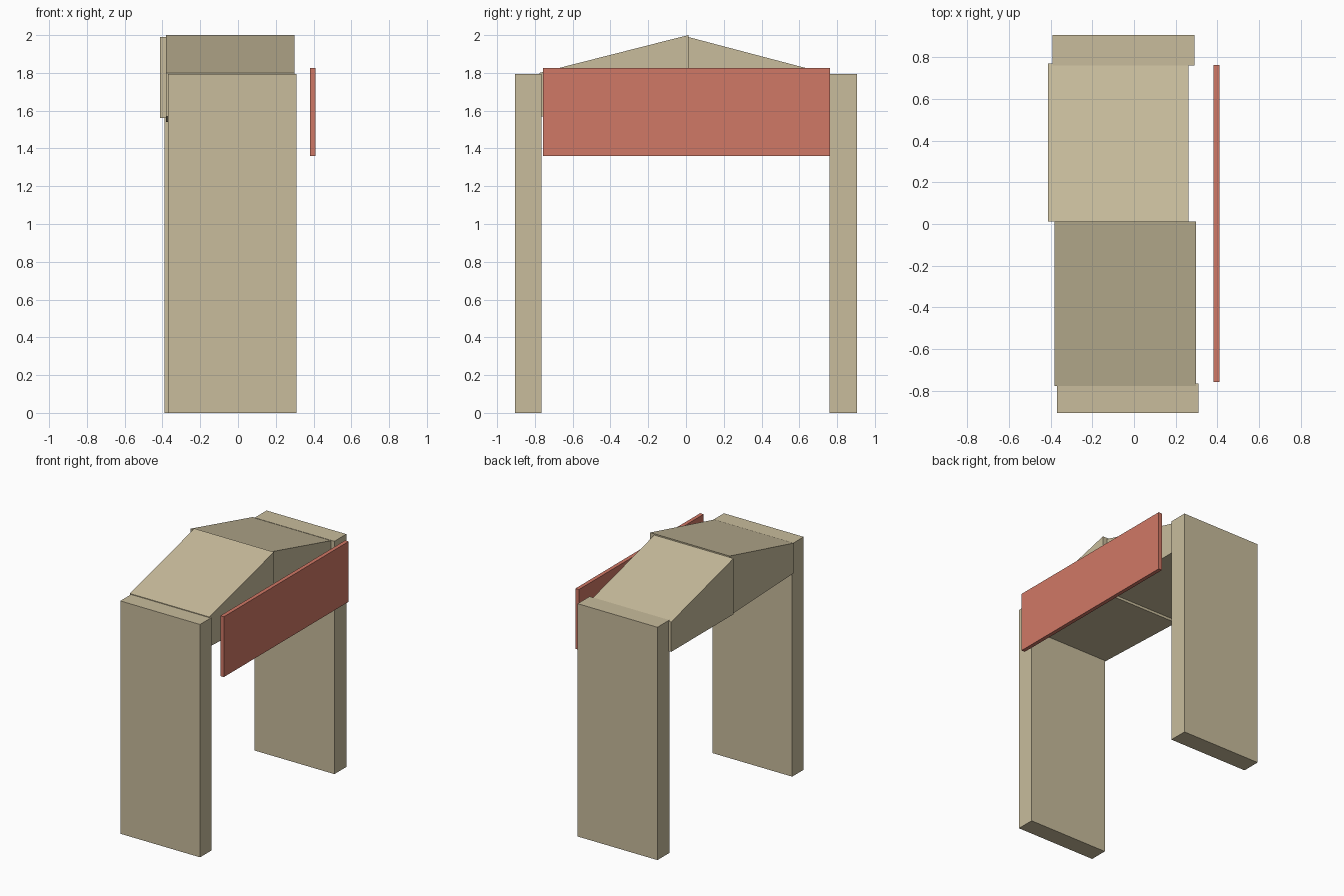
import bpy

default = bpy.data.objects.get("Cube")
if default:
    bpy.data.objects.remove(default, do_unlink=True)


def make_material(name, rgb):
    mat = bpy.data.materials.new(name)
    mat.use_nodes = True
    color = (*rgb, 1.0)
    mat.diffuse_color = color
    mat.node_tree.nodes["Principled BSDF"].inputs["Base Color"].default_value = color
    return mat


def extrude_profile(name, profile, x0, x1, mat):
    """Extrude a convex (y, z) outline along x."""
    n = len(profile)
    verts = [(x, y, z) for x in (x0, x1) for y, z in profile]
    faces = [tuple(reversed(range(n))), tuple(range(n, 2 * n))]
    faces += [(i, (i + 1) % n, n + (i + 1) % n, n + i) for i in range(n)]
    mesh = bpy.data.meshes.new(name)
    mesh.from_pydata(verts, [], faces)
    mesh.materials.append(mat)
    obj = bpy.data.objects.new(name, mesh)
    bpy.context.collection.objects.link(obj)
    return obj


def box(name, x, y, z, mat):
    outline = [(y[0], z[0]), (y[1], z[0]), (y[1], z[1]), (y[0], z[1])]
    return extrude_profile(name, outline, *x, mat)


stone = make_material("tan stone", (0.578, 0.503, 0.332))
red = make_material("faded red", (0.631, 0.188, 0.133))

# Upright pillars, slightly offset from each other
box("front_pillar", (-0.37, 0.31), (-0.905, -0.765), (0, 1.795), stone)
box("back_pillar", (-0.39, 0.29), (0.76, 0.905), (0, 1.795), stone)

# Two sloping lintel blocks meeting at the ridge
extrude_profile("front_lintel", [(-0.775, 1.57), (0.012, 1.54), (0.012, 2.0), (-0.775, 1.8)],
                -0.38, 0.298, stone)
extrude_profile("back_lintel", [(0.012, 1.56), (0.77, 1.56), (0.77, 1.79), (0.012, 1.99)],
                -0.413, 0.262, stone)

# Free-hanging sign panel beside the arch
box("sign_panel", (0.38, 0.41), (-0.758, 0.762), (1.36, 1.825), red)
